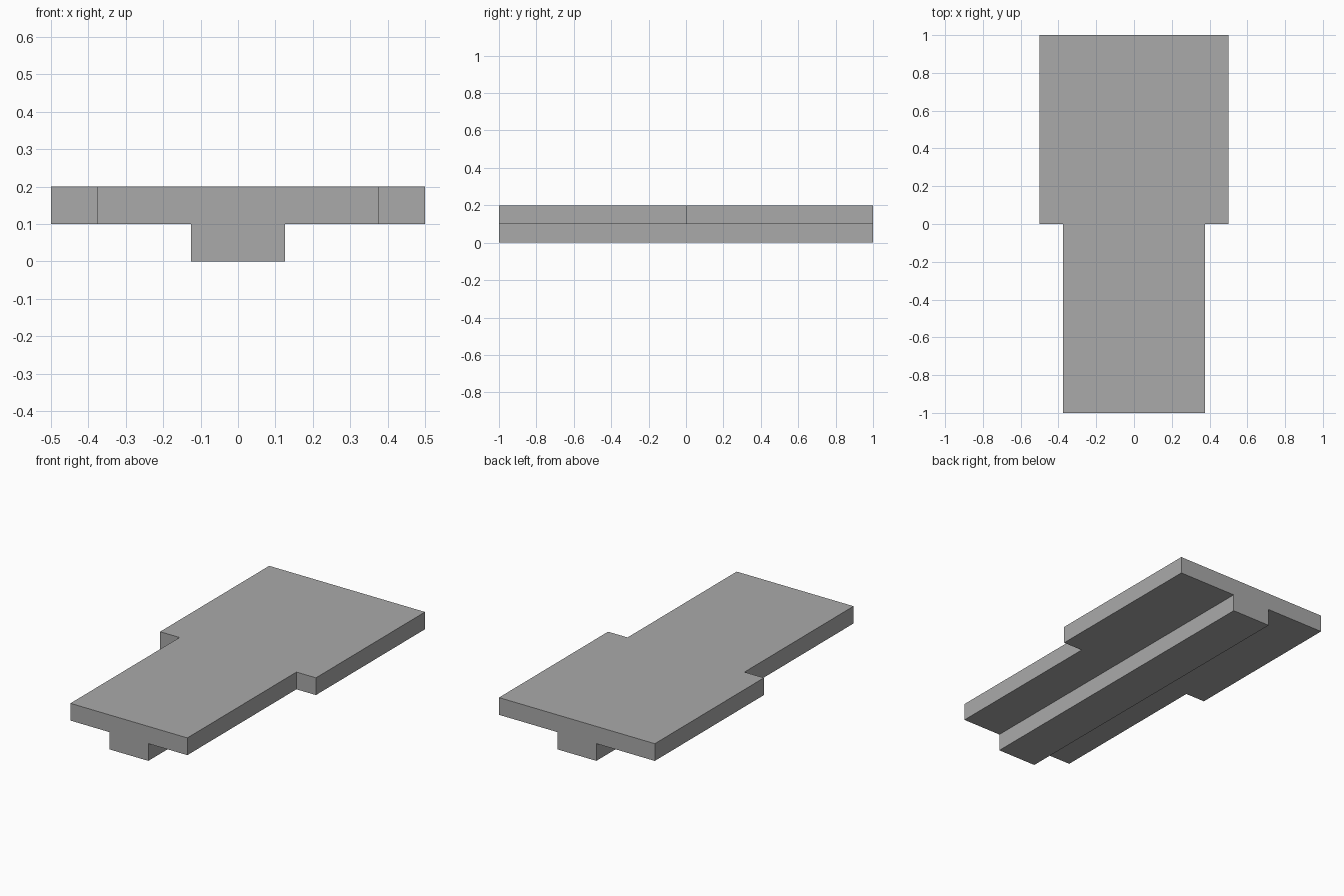
import bpy
import bmesh

default = bpy.data.objects.get("Cube")
if default:
    bpy.data.objects.remove(default, do_unlink=True)

grey = bpy.data.materials.new("plain grey")
grey.use_nodes = True
colour = (0.4, 0.4, 0.4, 1)
grey.diffuse_color = colour
grey.node_tree.nodes["Principled BSDF"].inputs["Base Color"].default_value = colour


def extrude_outline(name, half_outline, bottom, top):
    """Mirror a right-hand outline across x and extrude it upwards."""
    outline = half_outline + [(-x, y) for x, y in reversed(half_outline)]
    bm = bmesh.new()
    base = bm.faces.new([bm.verts.new((x, y, bottom)) for x, y in outline])
    raised = bmesh.ops.extrude_face_region(bm, geom=[base])["geom"]
    verts = [v for v in raised if isinstance(v, bmesh.types.BMVert)]
    bmesh.ops.translate(bm, verts=verts, vec=(0, 0, top - bottom))
    bmesh.ops.recalc_face_normals(bm, faces=bm.faces)
    mesh = bpy.data.meshes.new(name)
    bm.to_mesh(mesh)
    bm.free()
    mesh.materials.append(grey)
    obj = bpy.data.objects.new(name, mesh)
    bpy.context.collection.objects.link(obj)
    return obj


# Stepped deck: narrow front half, wide back half
extrude_outline("stepped_deck",
                [(0.375, -1), (0.375, 0), (0.5, 0), (0.5, 1)], 0.1, 0.2)

# Full-length rail under the deck
extrude_outline("bottom_rail", [(0.125, -1), (0.125, 1)], 0, 0.1)
